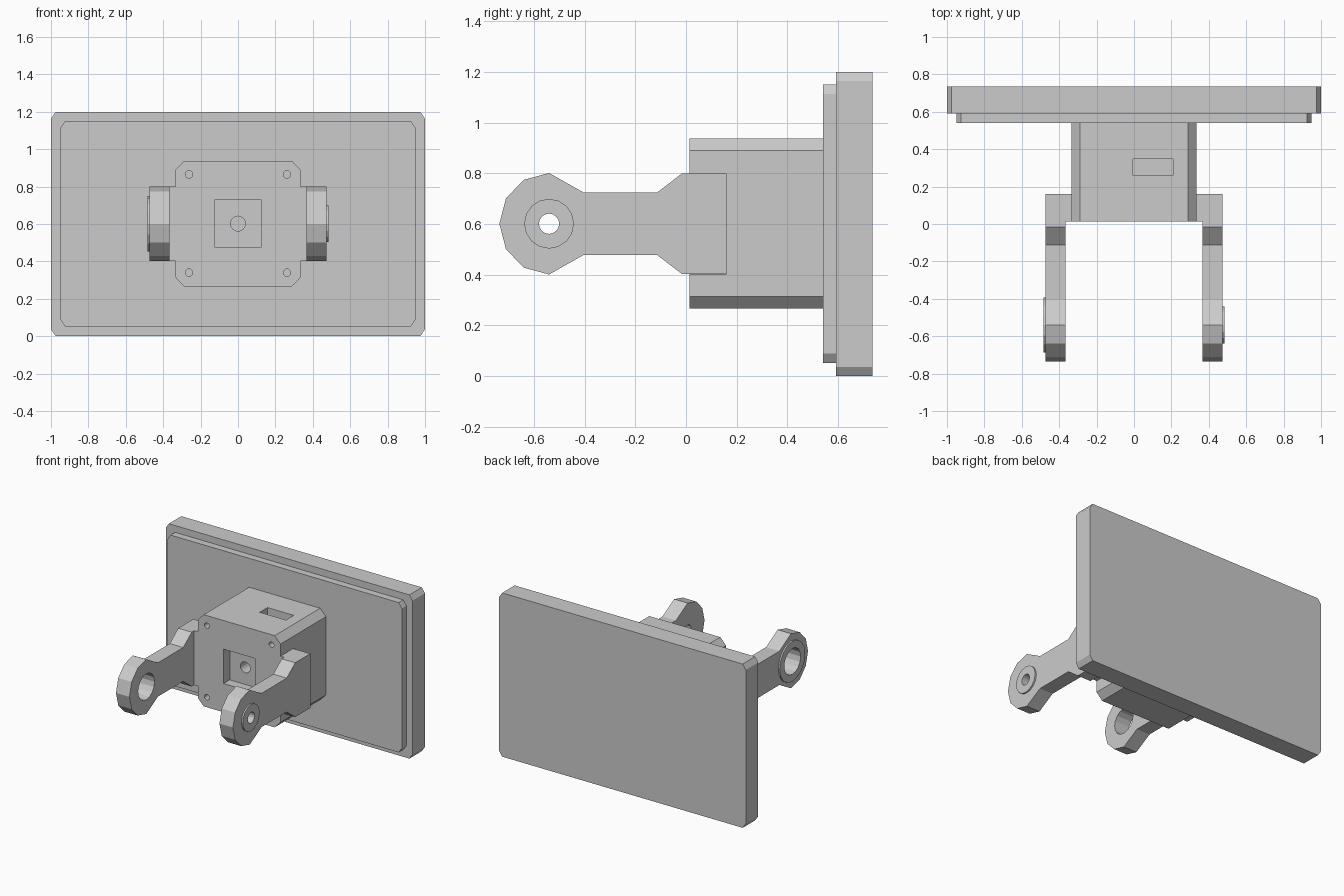
import bpy, bmesh, math

if "Cube" in bpy.data.objects:
    bpy.data.objects.remove(bpy.data.objects["Cube"])

def prism(name, pts, axis, a, b):
    """Extrude a 2D outline along an axis from a to b."""
    place = {'X': lambda p, d: (d, p[0], p[1]),
             'Y': lambda p, d: (p[0], d, p[1]),
             'Z': lambda p, d: (p[0], p[1], d)}[axis]
    bm = bmesh.new()
    lo = [bm.verts.new(place(p, a)) for p in pts]
    hi = [bm.verts.new(place(p, b)) for p in pts]
    bm.faces.new(lo)
    bm.faces.new(hi)
    n = len(pts)
    for i in range(n):
        j = (i + 1) % n
        bm.faces.new((lo[i], lo[j], hi[j], hi[i]))
    bmesh.ops.recalc_face_normals(bm, faces=bm.faces)
    mesh = bpy.data.meshes.new(name)
    bm.to_mesh(mesh)
    bm.free()
    ob = bpy.data.objects.new(name, mesh)
    bpy.context.collection.objects.link(ob)
    return ob

def rect(x0, x1, z0, z1, cx=0.0, cz=0.0):
    """Rectangle outline, with optional chamfered corners."""
    if not cx:
        return [(x0, z0), (x1, z0), (x1, z1), (x0, z1)]
    return [(x0 + cx, z0), (x1 - cx, z0), (x1, z0 + cz), (x1, z1 - cz),
            (x1 - cx, z1), (x0 + cx, z1), (x0, z1 - cz), (x0, z0 + cz)]

def circle(u, v, r, n=16):
    return [(u + r * math.cos(2 * math.pi * i / n),
             v + r * math.sin(2 * math.pi * i / n)) for i in range(n)]

def combine(ob, tool, op='DIFFERENCE'):
    """Boolean the tool into the object, then remove the tool."""
    mod = ob.modifiers.new(op, 'BOOLEAN')
    mod.operation, mod.solver, mod.object = op, 'EXACT', tool
    bpy.context.view_layer.objects.active = ob
    bpy.ops.object.modifier_apply(modifier=mod.name)
    bpy.data.objects.remove(tool)

# Screen slab and its stepped rear cover
prism("screen_slab", rect(-1, 1, 0, 1.2, 0.025, 0.037), 'Y', 0.592, 0.736)
prism("rear_cover", rect(-0.95, 0.95, 0.052, 1.15, 0.025, 0.037), 'Y', 0.54, 0.592)

# Housing with side mounting pads
housing = prism("housing", rect(-0.335, 0.335, 0.266, 0.938, 0.047, 0.049), 'Y', 0.014, 0.54)

# Housing recesses: square pocket, centre hole, screw holes, top slot
combine(housing, prism("pocket_cutter", rect(-0.126, 0.126, 0.476, 0.728), 'Y', -0.1, 0.085))
combine(housing, prism("centre_cutter", circle(0, 0.602, 0.04), 'Y', 0.0, 0.2))
for x in (-0.262, 0.262):
    for z in (0.34, 0.865):
        combine(housing, prism("screw_cutter", circle(x, z, 0.02, 12), 'Y', -0.1, 0.12))
combine(housing, prism("slot_cutter", rect(-0.005, 0.208, 0.258, 0.348), 'Z', 0.84, 1.1))

# Hinge arms: upper half of the outline is mirrored about z = 0.6
upper = [(0.16, 0.8), (-0.015, 0.8), (-0.113, 0.725), (-0.405, 0.725),
         (-0.54, 0.801), (-0.64, 0.774), (-0.71, 0.701)]
outline = upper + [(-0.736, 0.601)] + [(y, 1.202 - z) for y, z in reversed(upper)]
for side, sign, boss_r, hole_r in (("right", 1, 0.098, 0.04), ("left", -1, 0.148, 0.095)):
    arm = prism(side + "_arm", outline, 'X', sign * 0.365, sign * 0.474)
    combine(arm, prism("boss", circle(-0.54, 0.601, boss_r), 'X',
                       sign * 0.42, sign * 0.485), 'UNION')
    combine(arm, prism("hole_cutter", circle(-0.54, 0.601, hole_r), 'X',
                       sign * 0.3, sign * 0.6))
    prism(side + "_mounting_pad", rect(0.014, 0.16, 0.401, 0.8), 'X',
          sign * 0.335, sign * 0.365)
